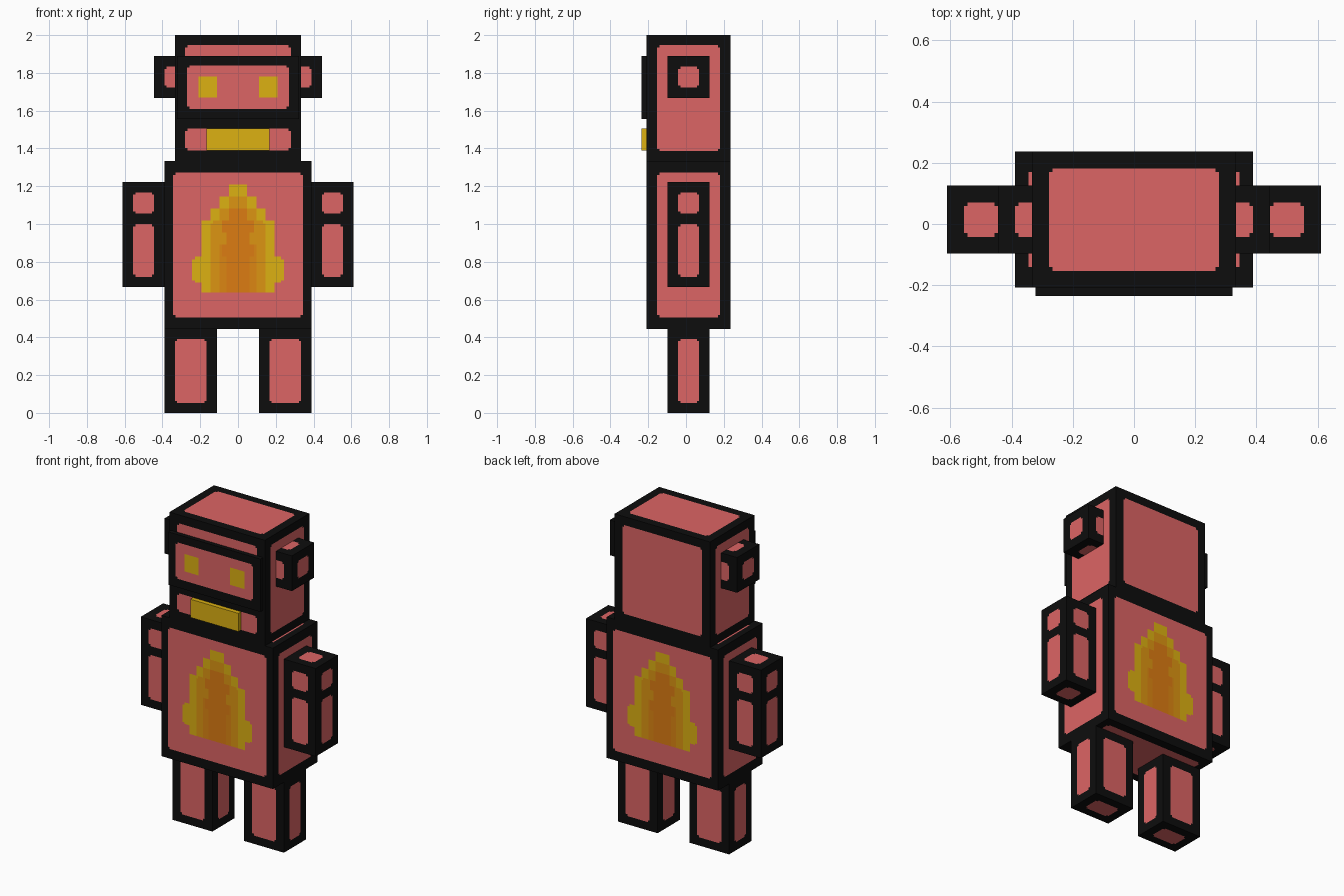
import bpy
import bmesh

cube = bpy.data.objects.get("Cube")
if cube:
    bpy.data.objects.remove(cube, do_unlink=True)

# Materials, in index order
BLACK, PINK, YELLOW, AMBER, ORANGE, DEEP = range(6)
COLOURS = [
    ("black", (0.004, 0.004, 0.004)),
    ("pink", (0.72, 0.128, 0.128)),
    ("yellow", (0.72, 0.44, 0.006)),
    ("amber", (0.72, 0.30, 0.006)),
    ("orange", (0.72, 0.24, 0.006)),
    ("deep_orange", (0.72, 0.20, 0.006)),
]
materials = []
for label, rgb in COLOURS:
    m = bpy.data.materials.new(label)
    m.use_nodes = True
    m.diffuse_color = (*rgb, 1)
    bsdf = next(n for n in m.node_tree.nodes if n.type == 'BSDF_PRINCIPLED')
    bsdf.inputs["Base Color"].default_value = (*rgb, 1)
    bsdf.inputs["Roughness"].default_value = 0.8
    materials.append(m)

U = 1 / 18          # body grid unit
YC = 0.014          # depth centre of the body
NOTCH = 0.012       # stepped corner of every panel


def panel(u0, u1, v0, v1, mat=PINK):
    """Two crossed rectangles: a panel with notched corners."""
    n = NOTCH
    return [(u0 + n, u1 - n, v0, v1, mat), (u0, u1, v0 + n, v1 - n, mat)]


def face_axes(axis):
    return [i for i in range(3) if i != axis]


def box(name, lo, hi, base=BLACK, inset=None, paint=None):
    """Box whose sides are cut along painted rectangles (later ones on top)."""
    paint = paint or {}
    bm = bmesh.new()
    for axis in range(3):
        a, b = face_axes(axis)
        for side in (0, 1):
            rects = paint.get((axis, side))
            if rects is None:
                rects = panel(lo[a] + inset[a], hi[a] - inset[a],
                              lo[b] + inset[b], hi[b] - inset[b]) if inset else []
            us = sorted({round(x, 5) for r in rects for x in r[:2]} | {lo[a], hi[a]})
            vs = sorted({round(x, 5) for r in rects for x in r[2:4]} | {lo[b], hi[b]})
            for u0, u1 in zip(us, us[1:]):
                for v0, v1 in zip(vs, vs[1:]):
                    cu, cv = (u0 + u1) / 2, (v0 + v1) / 2
                    mat = base
                    for r in rects:
                        if r[0] < cu < r[1] and r[2] < cv < r[3]:
                            mat = r[4]
                    corners = []
                    for u, v in ((u0, v0), (u1, v0), (u1, v1), (u0, v1)):
                        p = [0, 0, 0]
                        p[axis], p[a], p[b] = (lo, hi)[side][axis], u, v
                        corners.append(bm.verts.new(p))
                    if (side == 1) == (axis == 1):
                        corners.reverse()
                    bm.faces.new(corners).material_index = mat
    bmesh.ops.remove_doubles(bm, verts=bm.verts, dist=1e-5)
    mesh = bpy.data.meshes.new(name)
    for m in materials:
        mesh.materials.append(m)
    bm.to_mesh(mesh)
    bm.free()
    obj = bpy.data.objects.new(name, mesh)
    bpy.context.collection.objects.link(obj)
    return obj


# Flame on chest and back: (half width in columns, bottom row, top row, colour)
COL, ROW, FLAME_Z = 0.0486, 0.0635, 0.637
FLAME = [
    (1, 0, 9, YELLOW), (2, 0, 8, YELLOW), (3, 0, 7, YELLOW),
    (4, 0, 6, YELLOW), (5, 1, 2.75, YELLOW), (4.7, 0.85, 3, YELLOW),
    (1, 0, 8, AMBER), (2, 0, 7, AMBER), (2.75, 0, 6, AMBER), (3, 0, 5.75, AMBER),
    (2, 0, 4, ORANGE), (1, 0, 7, DEEP), (1.75, 3, 4, DEEP),
    (1.75, 5, 6, DEEP), (1.25, 0, 5, DEEP),
]
flame = [(-w * COL, w * COL, FLAME_Z + r0 * ROW, FLAME_Z + r1 * ROW, m)
         for w, r0, r1, m in FLAME]

# Torso
chest = panel(-0.344, 0.344, 0.505, 1.272) + flame
box("torso", (-7 * U, YC - 4 * U, 8 * U), (7 * U, YC + 4 * U, 24 * U),
    inset=(0.044, 0.055, 0.061), paint={(1, 0): chest, (1, 1): chest})

# Head, with brow and jaw panels on the front
box("head", (-6 * U, YC - 4 * U, 24 * U), (6 * U, YC + 4 * U, 2.0),
    inset=(0.055, 0.055, 0.053),
    paint={(1, 0): panel(-0.28, 0.28, 1.84, 1.947) + panel(-0.28, 0.28, 1.39, 1.505)})

# Visor with eyes
eyes = [(x - 0.05, x + 0.05, 1.67, 1.78, YELLOW) for x in (-0.16, 0.16)]
box("visor", (-0.322, -0.236, 28 * U), (0.322, YC - 4 * U, 34 * U),
    paint={(1, 0): panel(-0.27, 0.27, 1.61, 1.84) + eyes})

# Mouth
box("mouth", (-0.168, -0.236, 1.39), (0.168, YC - 4 * U, 1.505), base=YELLOW)

# Paired parts
for label, s in (("left", 1), ("right", -1)):
    def limb(part, x0, x1, z0, z1, inset, paint=None):
        xs = sorted((s * x0, s * x1))
        box(f"{label}_{part}", (xs[0], YC - 2 * U, z0), (xs[1], YC + 2 * U, z1),
            inset=inset, paint=paint)

    limb("ear", 4 * U, 8 * U, 30 * U, 34 * U, (0.055, 0.055, 0.055))
    limb("leg", 2 * U, 7 * U, 0.0, 8 * U, (0.055, 0.055, 0.052))

    # Arm: shoulder and forearm panels on all four upright sides
    ax = sorted((s * 8 * U, s * 10 * U))
    arm_paint = {}
    for axis, (u0, u1) in ((0, (YC - U, YC + U)), (1, ax)):
        for side in (0, 1):
            arm_paint[axis, side] = panel(u0, u1, 0.72, 1.0) + panel(u0, u1, 1.055, 1.168)
    limb("arm", 7 * U, 11 * U, 12 * U, 22 * U, (0.055, 0.055, 0.055), arm_paint)
